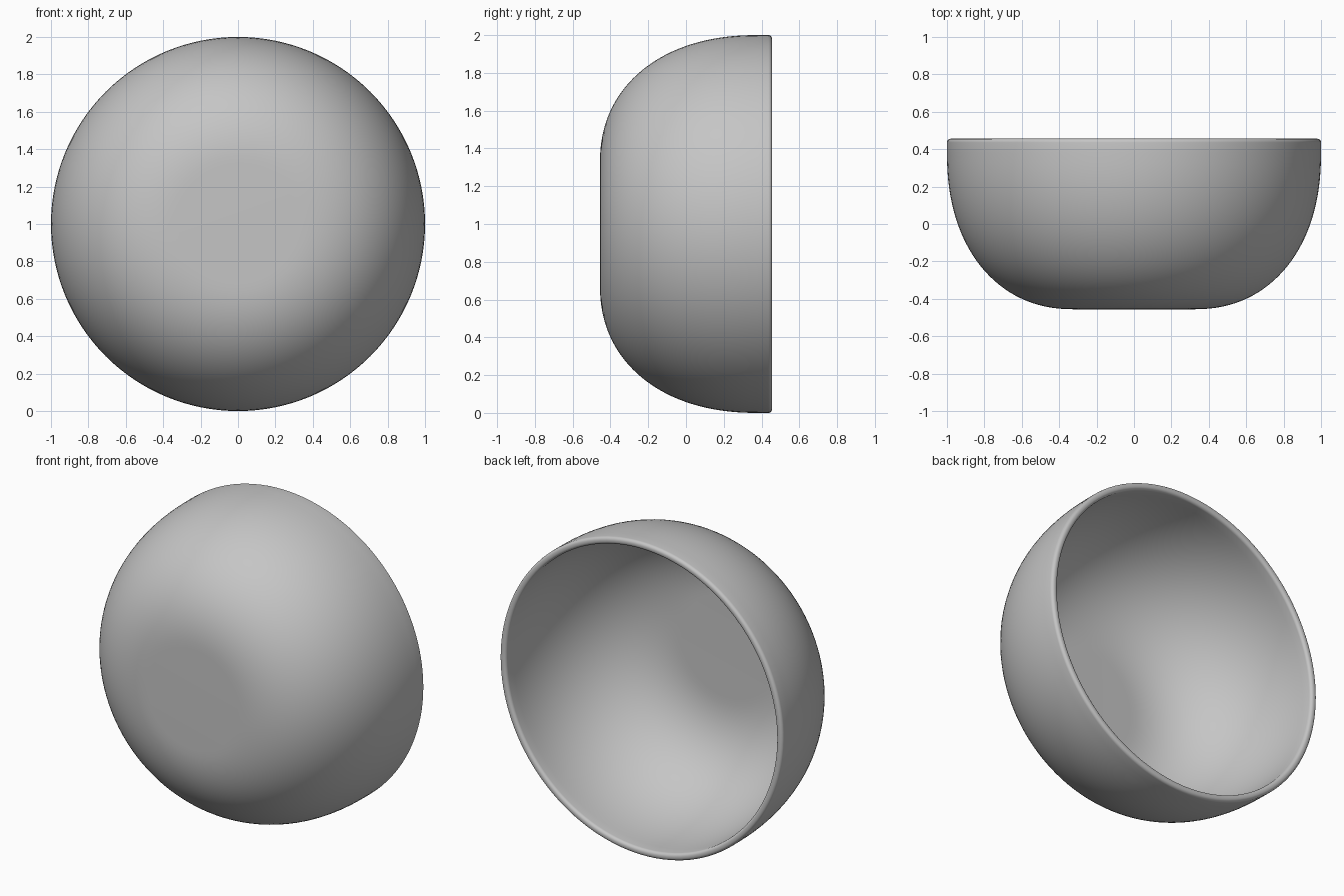
import bpy
import bmesh
from math import sin, cos, pi
from mathutils import Vector, Matrix

cube = bpy.data.objects.get("Cube")
if cube:
    bpy.data.objects.remove(cube, do_unlink=True)

DEPTH = 0.456      # half of the bowl's height along y
FOOT = 0.32        # radius of the flat base
SHOULDER = 0.38    # where the wall becomes straight
WALL = 0.045
BEVEL = 0.02
SEGMENTS = 128
ROWS = 32

clay = bpy.data.materials.new("plain grey")
clay.use_nodes = True
grey = (0.56, 0.56, 0.56, 1)
clay.diffuse_color = grey
clay.node_tree.nodes["Principled BSDF"].inputs["Base Color"].default_value = grey


def outer_wall():
    """Rounded wall from the flat base to the rim, as (radius, y)."""
    power = 2 / 2.2
    points = []
    for i in range(ROWS + 1):
        a = pi / 2 * i / ROWS
        points.append(Vector((FOOT + (1 - FOOT) * max(sin(a), 0) ** power,
                              SHOULDER - (SHOULDER + DEPTH) * max(cos(a), 0) ** power)))
    return points


def inset(points, distance):
    """Move the wall inwards along its normals."""
    moved = []
    for i, p in enumerate(points):
        along = points[min(i + 1, ROWS)] - points[max(i - 1, 0)]
        if i == 0:
            along = Vector((1, 0))
        elif i == ROWS:
            along = Vector((0, 1))
        moved.append(p + Vector((-along.y, along.x)).normalized() * distance)
    return moved


def rim_corner(radius, start):
    """Quarter circle on one edge of the rim."""
    steps = 6
    return [Vector((radius + BEVEL * cos(start + pi / 2 * i / steps),
                    DEPTH - BEVEL + BEVEL * sin(start + pi / 2 * i / steps)))
            for i in range(steps + 1)]


# Full cross-section: base, outer wall, rounded rim, inner wall, floor
outside = outer_wall()
inside = inset(outside, WALL)
profile = [Vector((0, -DEPTH))] + outside
profile += rim_corner(1 - BEVEL, 0) + rim_corner(1 - WALL + BEVEL, pi / 2)
profile += inside[::-1] + [Vector((0, WALL - DEPTH))]

# Bowl lying on its side, opening towards the back
bm = bmesh.new()
verts = [bm.verts.new((p.x, p.y, 0)) for p in profile]
edges = [bm.edges.new(pair) for pair in zip(verts, verts[1:])]
bmesh.ops.spin(bm, geom=verts + edges, cent=(0, 0, 0), axis=(0, 1, 0),
               angle=2 * pi, steps=SEGMENTS, use_merge=True)
bmesh.ops.remove_doubles(bm, verts=bm.verts, dist=0.0001)
bmesh.ops.recalc_face_normals(bm, faces=bm.faces)
bmesh.ops.transform(bm, matrix=Matrix.Translation((0, 0, 1)), verts=bm.verts)

mesh = bpy.data.meshes.new("bowl")
bm.to_mesh(mesh)
bm.free()
mesh.materials.append(clay)
bowl = bpy.data.objects.new("bowl", mesh)
bpy.context.collection.objects.link(bowl)
bpy.context.view_layer.objects.active = bowl
bowl.select_set(True)
bpy.ops.object.shade_smooth_by_angle(angle=pi / 5)
